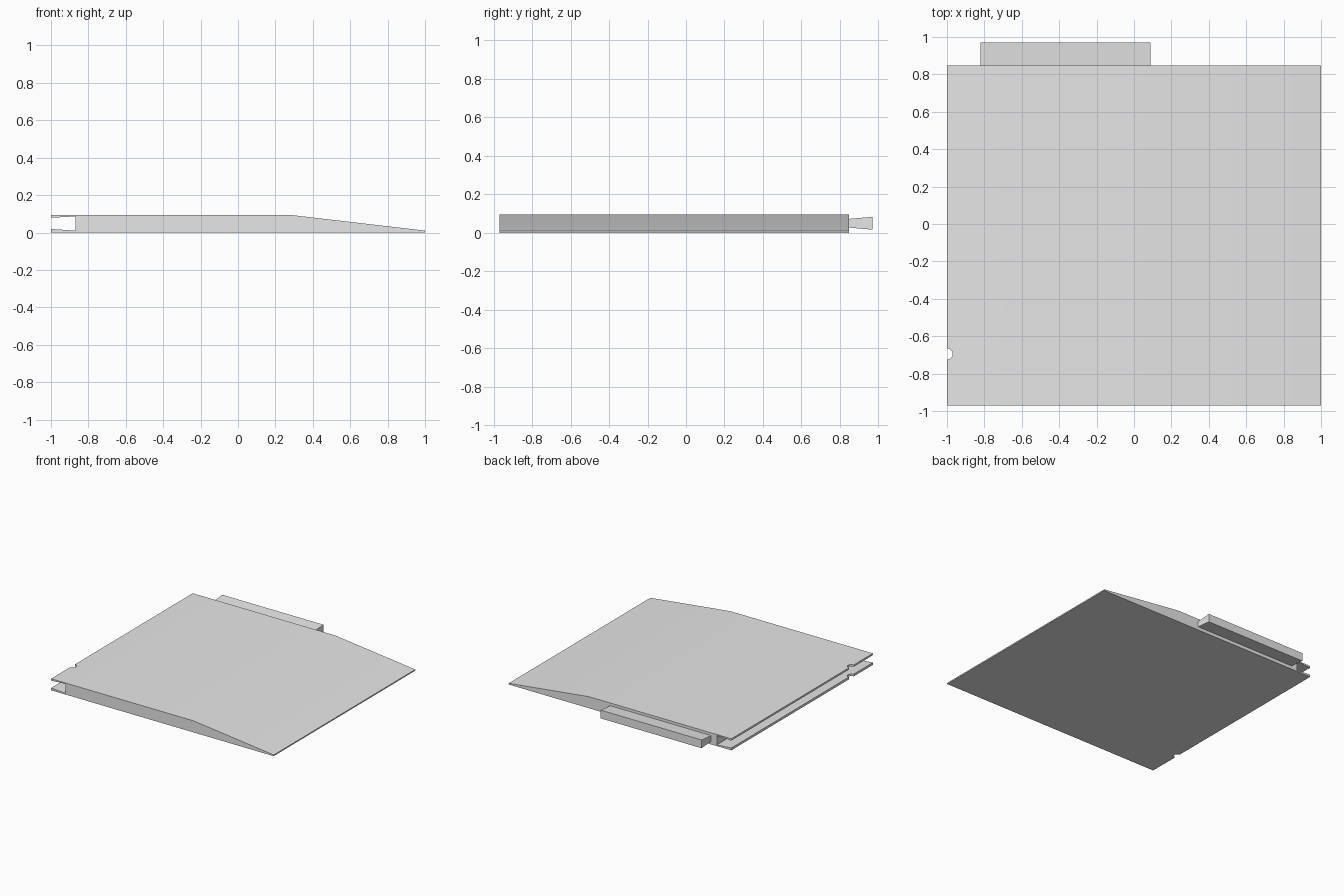
import bpy
import bmesh
import math
from mathutils import Vector

default = bpy.data.objects.get("Cube")
if default:
    bpy.data.objects.remove(default, do_unlink=True)

grey = bpy.data.materials.new("light grey")
grey.use_nodes = True
colour = (0.8, 0.8, 0.8, 1.0)
grey.diffuse_color = colour
grey.node_tree.nodes["Principled BSDF"].inputs["Base Color"].default_value = colour


def extrude_profile(name, points, travel):
    """Make a closed solid by sweeping a flat outline along a vector."""
    bm = bmesh.new()
    face = bm.faces.new([bm.verts.new(p) for p in points])
    swept = bmesh.ops.extrude_face_region(bm, geom=[face])["geom"]
    moved = [v for v in swept if isinstance(v, bmesh.types.BMVert)]
    bmesh.ops.translate(bm, verts=moved, vec=Vector(travel))
    bmesh.ops.recalc_face_normals(bm, faces=bm.faces)
    mesh = bpy.data.meshes.new(name)
    bm.to_mesh(mesh)
    bm.free()
    mesh.materials.append(grey)
    obj = bpy.data.objects.new(name, mesh)
    bpy.context.collection.objects.link(obj)
    return obj


def activate(obj):
    bpy.ops.object.select_all(action='DESELECT')
    obj.select_set(True)
    bpy.context.view_layer.objects.active = obj


front, back = -0.97, 0.847
height = 0.094

# Ramped slab with a dovetail groove along its thick edge
outline = [(-1, 0), (1, 0), (1, 0.01), (0.28, height), (-1, height),
           (-1, 0.079), (-0.87, 0.086), (-0.87, 0.01), (-1, 0.019)]
slab = extrude_profile("ramp_slab", [(x, front, z) for x, z in outline],
                       (0, back - front, 0))

# Round notch through both lips of the groove
ring = [math.tau * i / 24 for i in range(24)]
cutter = extrude_profile("notch_cutter",
                         [(-1 + 0.03 * math.cos(a), -0.695 + 0.03 * math.sin(a), -0.1)
                          for a in ring], (0, 0, 0.3))
cutter.hide_render = True
notch = slab.modifiers.new("notch", 'BOOLEAN')
notch.operation = 'DIFFERENCE'
notch.solver = 'EXACT'
notch.object = cutter
activate(slab)
bpy.ops.object.modifier_apply(modifier=notch.name)
bpy.data.objects.remove(cutter, do_unlink=True)

# Flared connecting tongue on the back edge
flare = [(back, 0.027), (0.97, 0.016), (0.97, 0.083), (back, 0.072)]
tongue = extrude_profile("dovetail_tongue", [(-0.82, y, z) for y, z in flare],
                         (0.907, 0, 0))

for part in (slab, tongue):
    activate(part)
    bpy.ops.object.shade_smooth_by_angle(angle=math.radians(30))
